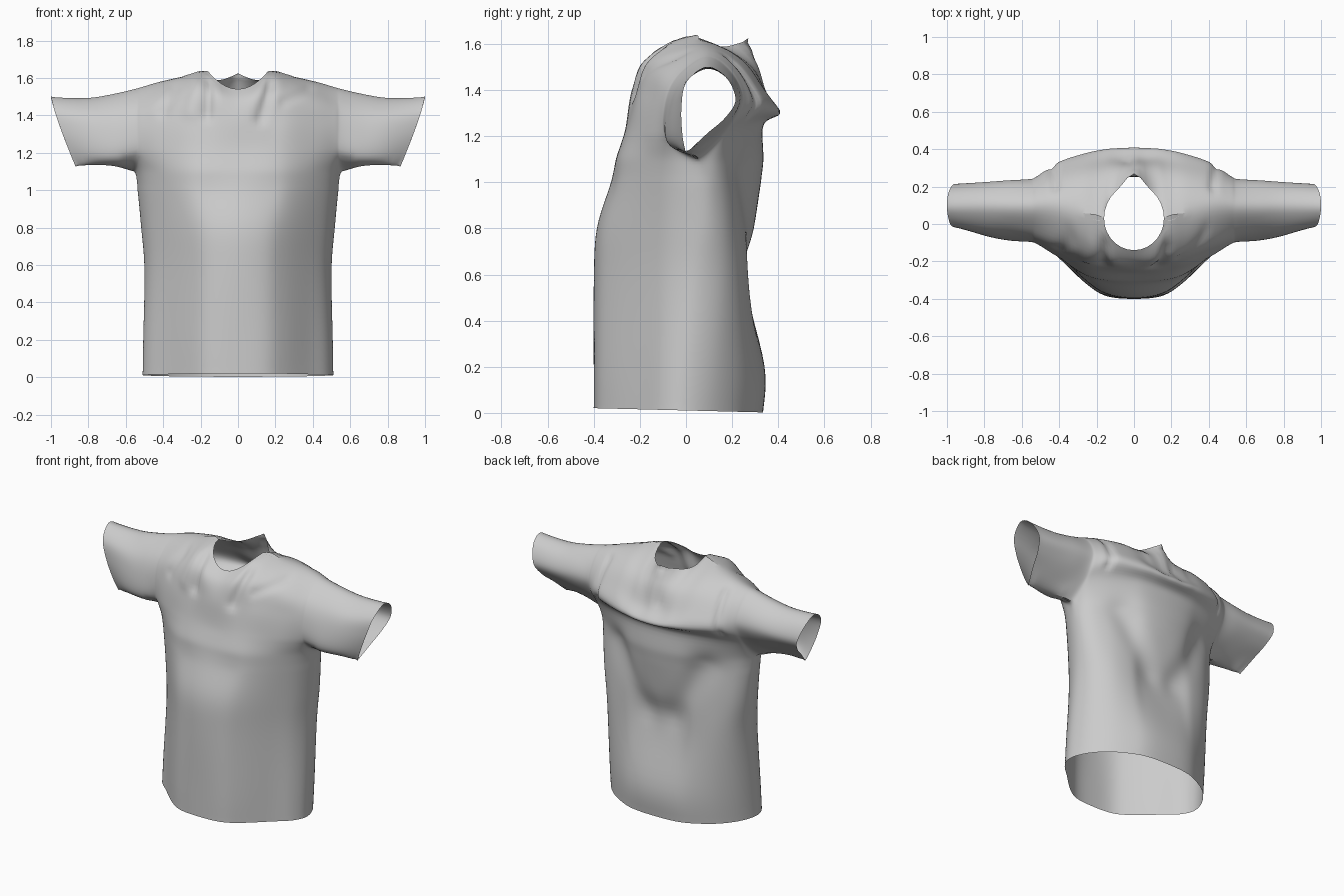
import bpy, bmesh, math
from mathutils import Vector

if "Cube" in bpy.data.objects:
    bpy.data.objects.remove(bpy.data.objects["Cube"])

NECK = 0.16
U = [0, .29, .5, .75, .93, 1]             # body columns, centre to side seam
LEVELS = [(0, .51), (.2, .507), (.57, .50), (.8, .518), (1.0, .537), (1.1, .555)]  # height, half width

# depth (y) of the body at each level, centre to side seam
FRONT_Y = [[-.40, -.385, -.32, -.20, -.11, -.015], [-.40, -.385, -.32, -.195, -.10, 0],
           [-.40, -.378, -.31, -.185, -.075, .04], [-.387, -.365, -.30, -.175, -.06, .065],
           [-.325, -.31, -.275, -.17, -.06, .06], [-.305, -.30, -.265, -.165, -.06, .05]]
BACK_Y = [[.334, .325, .29, .21, .10, -.015], [.342, .333, .30, .225, .12, 0],
          [.258, .262, .27, .235, .155, .04], [.295, .29, .265, .225, .16, .065],
          [.325, .31, .265, .21, .145, .06], [.338, .325, .28, .21, .135, .05]]

# upper curves (y, z) from chest to shoulder ridge, centre column to sleeve end
FRONT_UP = [[(-.265, 1.22), (-.24, 1.38), (-.20, 1.48), (-.14, 1.54)],
            [(-.26, 1.22), (-.22, 1.38), (-.165, 1.54), (.03, 1.635)],
            [(-.235, 1.22), (-.20, 1.38), (-.13, 1.53), (.06, 1.615)],
            [(-.17, 1.20), (-.145, 1.36), (-.09, 1.49), (.09, 1.585)],
            [(-.105, 1.20), (-.10, 1.35), (-.05, 1.46), (.09, 1.555)],
            [(-.08, 1.18), (-.09, 1.32), (-.04, 1.45), (.09, 1.545)],
            [(-.08, 1.17), (-.08, 1.30), (-.03, 1.43), (.09, 1.52)],
            [(-.06, 1.18), (-.06, 1.31), (-.02, 1.42), (.09, 1.495)],
            [(-.015, 1.20), (-.02, 1.32), (0, 1.43), (.085, 1.50)]]
BACK_UP = [[(.335, 1.25), (.412, 1.30), (.355, 1.38), (.32, 1.52), (.27, 1.62)],
           [(.325, 1.25), (.40, 1.31), (.345, 1.39), (.25, 1.53), (.03, 1.635)],
           [(.30, 1.25), (.375, 1.32), (.325, 1.42), (.23, 1.54), (.06, 1.615)],
           [(.25, 1.24), (.325, 1.33), (.29, 1.42), (.21, 1.52), (.09, 1.585)],
           [(.19, 1.22), (.25, 1.31), (.25, 1.40), (.19, 1.50), (.09, 1.555)],
           [(.14, 1.19), (.215, 1.29), (.24, 1.38), (.19, 1.48), (.09, 1.545)],
           [(.11, 1.19), (.20, 1.28), (.235, 1.37), (.19, 1.46), (.09, 1.52)],
           [(.10, 1.20), (.185, 1.28), (.225, 1.36), (.18, 1.45), (.09, 1.495)],
           [(.09, 1.21), (.17, 1.28), (.215, 1.36), (.17, 1.46), (.085, 1.50)]]
SLEEVE_START = [(.02, 1.128), (0, 1.135), (0, 1.125)]


def spline(pts, t, before=None, after=None):
    """Catmull-Rom point at t (in knots), with optional phantom end points."""
    i = min(int(t), len(pts) - 2)
    f = t - i
    b, c = pts[i], pts[i + 1]
    a = pts[i - 1] if i else (before or b)
    d = pts[i + 2] if i + 2 < len(pts) else (after or c)
    return b + f * .5 * ((c - a) + f * ((2 * a - 5 * b + 4 * c - d) + f * (3 * (b - c) + d - a)))


def flip(v):
    return Vector((-v.x, v.y, v.z))


def body_rows(depths):
    return [[Vector((w * u, y, z if z else .0105 - .025 * y)) for u, y in zip(U, ys)]
            for (z, w), ys in zip(LEVELS, depths)]


def upper_rows(start, up):
    cols = []
    for t in range(9):
        yz = list(up[t])
        if t > 5:
            yz.insert(0, SLEEVE_START[t - 6])
        col = [] if t > 5 else [start[t]]
        for y, z in yz:
            slant = .13 * max(0, (1.5 - z) / .37) ** 1.2
            x = LEVELS[-1][1] * U[t] if t < 6 else (.66, .81 - slant * .3, 1 - slant)[t - 6]
            col.append(Vector((x, y, z)))
        cols.append(col)
    return [list(r) for r in zip(*cols)]


def neckline(t, front):
    a = t * math.pi / 2
    s, c = math.sin(a), math.cos(a)
    if front:
        return Vector((NECK * s, .03 - .17 * c, 1.54 + .095 * s * s))
    return Vector((NECK * s, .03 + .18 * c + .06 * c ** 16, 1.635 - .04 * math.sin(2 * a) - .01 * c))


SUB = 7          # columns per knot
bm = bmesh.new()


def add_grid(grid):
    vs = [[bm.verts.new(p) for p in row] for row in grid]
    for r0, r1 in zip(vs, vs[1:]):
        for i in range(len(r0) - 1):
            bm.faces.new((r0[i], r0[i + 1], r1[i + 1], r1[i]))


bodies = [body_rows(FRONT_Y), body_rows(BACK_Y)]
uppers = [upper_rows(b[-1], up) for b, up in zip(bodies, (FRONT_UP, BACK_UP))]
for k in range(2):
    body, other = bodies[k], bodies[1 - k]
    upper, opposite = uppers[k], uppers[1 - k]
    # body panel from hem to underarm
    columns = []
    for i in range(5 * SUB + 1):
        t = i / SUB
        knots = [spline(r, t, flip(r[1]), o[4]) for r, o in zip(body[:-1], other)]
        knots.append(spline(upper[0], t, flip(upper[0][1])))
        columns.append([spline(knots, j / 6) for j in range(31)])
    # yoke and sleeve panel from chest to shoulder ridge
    tops = []
    n = len(upper) - 1
    for i in range(8 * SUB + 1):
        t = i / SUB
        knots = [spline(r, t, flip(r[1])) for r in upper]
        before = columns[i][-5] if t < 4.5 else None
        if 5.2 < t < 7.6:
            before = spline(opposite[1], t)
        after = knots[-1].lerp(spline(opposite[-2], t), min(t, 1) ** 3)
        col = [spline(knots, j * n / 28, before, after) for j in range(29)]
        if t <= 1:
            off = neckline(t, k == 0) - col[-1]
            col = [p + off * (j / 28) ** 3 for j, p in enumerate(col)]
        tops.append(col)
    for grid in (columns, tops):
        add_grid(grid)
        add_grid([[flip(p) for p in col] for col in grid])

bmesh.ops.remove_doubles(bm, verts=bm.verts, dist=.0008)
bmesh.ops.recalc_face_normals(bm, faces=bm.faces)
inner = [v for v in bm.verts if not v.is_boundary]


def relax(verts, times):
    for _ in range(times):
        bmesh.ops.smooth_vert(bm, verts=verts, factor=.5, use_axis_x=True, use_axis_y=True, use_axis_z=True)


# soften the cloth, more at the chest line and along the shoulder ridge
relax(inner, 2)
relax([v for v in inner if 1.0 < v.co.z < 1.19 and abs(v.co.x) < .62], 8)
relax([v for v in inner if v.co.z > 1.47 and abs(v.co.x) > .15 and -.05 < v.co.y < .17], 5)

# cloth folds: (side, x0, z0, x1, z1, depth, width)
FOLDS = [(-1, -.165, 1.40, -.15, 1.58, -.018, .025), (-1, .12, 1.38, .17, 1.56, -.02, .03),
         (-1, .24, 1.47, .38, 1.54, -.010, .022), (-1, -.40, 1.42, -.34, 1.54, -.012, .03),
         (-1, -.25, 1.42, -.22, 1.56, .012, .04), (1, -.03, 1.41, -.01, 1.54, -.012, .025),
         (1, -.45, 1.30, -.42, 1.53, -.015, .02), (1, .45, 1.30, .42, 1.53, -.015, .02),
         (1, -.32, 1.04, -.10, .66, -.02, .08), (1, .32, 1.04, .10, .66, -.02, .08)]
bm.normal_update()
moves = []
for v in inner:
    d = 0
    for side, x0, z0, x1, z1, depth, width in FOLDS:
        if (v.co.y - .06) * side < 0:
            continue
        a, b = Vector((x0, z0)), Vector((x1, z1))
        p = Vector((v.co.x, v.co.z))
        f = max(0, min(1, (p - a).dot(b - a) / (b - a).length_squared))
        fade = min(1, abs(v.co.y - .06) / .06)
        d += fade * depth * math.exp(-((p - a.lerp(b, f)).length / width) ** 2)
    moves.append((v, v.normal * d))
for v, m in moves:
    v.co += m

mesh = bpy.data.meshes.new("shirt")
bm.to_mesh(mesh)
bm.free()
shirt = bpy.data.objects.new("shirt", mesh)
bpy.context.collection.objects.link(shirt)
cloth = bpy.data.materials.new("light grey cloth")
cloth.diffuse_color = (.6, .6, .6, 1)
cloth.use_nodes = True
cloth.node_tree.nodes["Principled BSDF"].inputs["Base Color"].default_value = cloth.diffuse_color
mesh.materials.append(cloth)
bpy.context.view_layer.objects.active = shirt
shirt.select_set(True)
bpy.ops.object.shade_smooth_by_angle(angle=math.radians(60))
